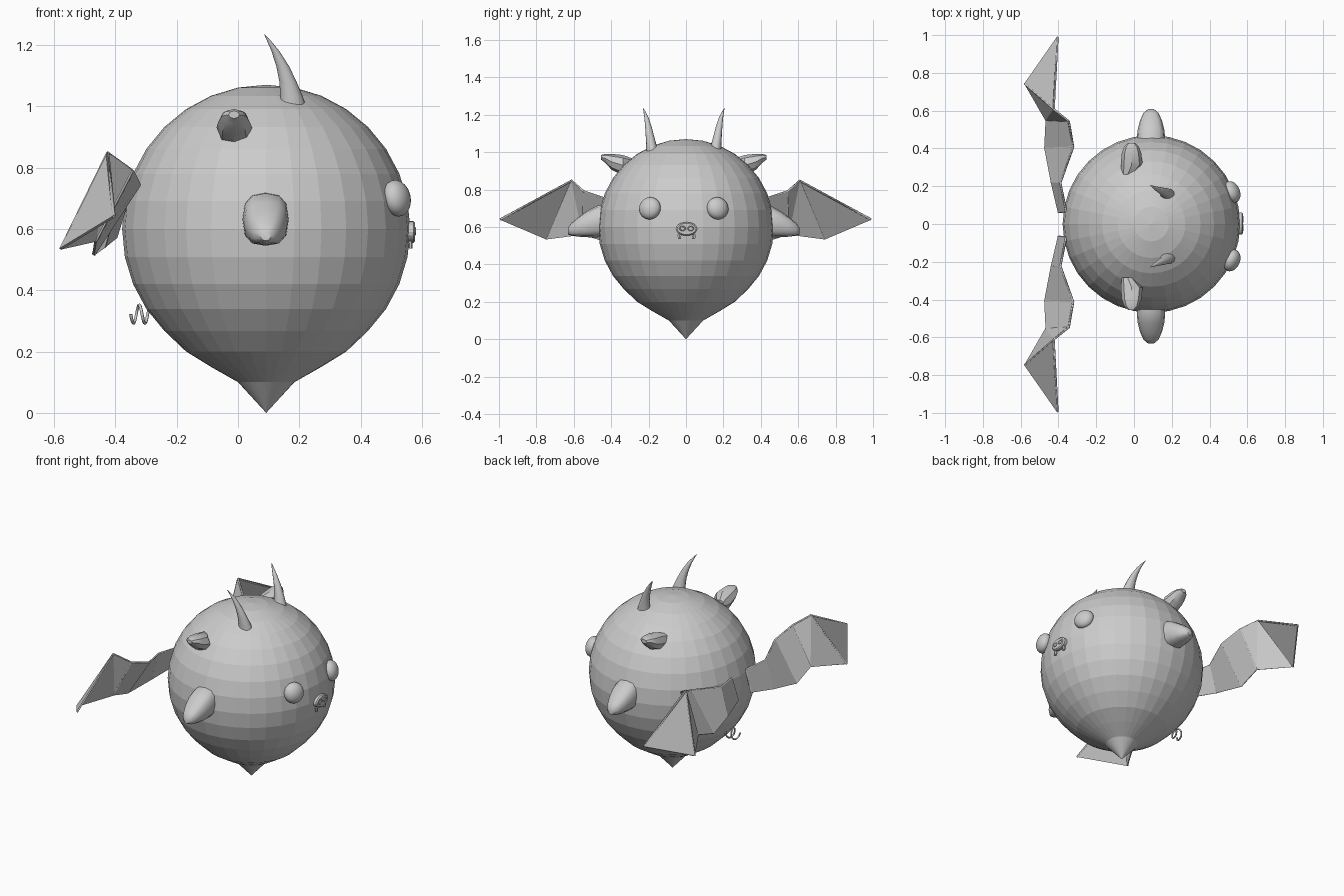
import bpy, bmesh, math
from mathutils import Vector, Matrix

if "Cube" in bpy.data.objects:
    bpy.data.objects.remove(bpy.data.objects["Cube"])

grey = bpy.data.materials.new("stone_grey")
grey.diffuse_color = (0.6, 0.6, 0.6, 1)
grey.use_nodes = True
grey.node_tree.nodes["Principled BSDF"].inputs["Base Color"].default_value = grey.diffuse_color
X, Y, Z = Vector((1, 0, 0)), Vector((0, 1, 0)), Vector((0, 0, 1))
OFF = -0.012  # sideways offset shared by the paired parts


def finish(name, bm, smooth=0):
    bmesh.ops.recalc_face_normals(bm, faces=bm.faces)
    me = bpy.data.meshes.new(name)
    bm.to_mesh(me)
    bm.free()
    ob = bpy.data.objects.new(name, me)
    bpy.context.collection.objects.link(ob)
    me.materials.append(grey)
    if smooth:
        bpy.ops.object.select_all(action='DESELECT')
        bpy.context.view_layer.objects.active = ob
        ob.select_set(True)
        bpy.ops.object.shade_smooth_by_angle(angle=math.radians(smooth))
    return ob


def loft(name, rings, u, v, n, smooth=0, power=1.0):
    """Skin over elliptical rings given as (centre, half_u, half_v)."""
    bm = bmesh.new()
    loops = []
    for c, hu, hv in rings:
        loop = []
        for i in range(n):
            a = math.tau * i / n
            ca, sa = math.cos(a), math.sin(a)
            ca = math.copysign(abs(ca) ** power, ca)
            sa = math.copysign(abs(sa) ** power, sa)
            loop.append(bm.verts.new(Vector(c) + u * hu * ca + v * hv * sa))
        loops.append(loop)
    for a, b in zip(loops, loops[1:]):
        for i in range(n):
            j = (i + 1) % n
            bm.faces.new((a[i], a[j], b[j], b[i]))
    bm.faces.new(loops[0])
    bm.faces.new(loops[-1])
    return finish(name, bm, smooth)


def tube(name, paths, radius, res=0):
    """Thin round tubes along point lists."""
    cu = bpy.data.curves.new(name, 'CURVE')
    cu.dimensions = '3D'
    cu.bevel_depth, cu.bevel_resolution = radius, res
    cu.use_fill_caps = True
    for pts in paths:
        sp = cu.splines.new('POLY')
        sp.points.add(len(pts) - 1)
        for p, co in zip(sp.points, pts):
            p.co = (*co, 1)
    cu.materials.append(grey)
    bpy.context.collection.objects.link(bpy.data.objects.new(name, cu))


# body: faceted ball whose lowest rings are drawn down to a point
bm = bmesh.new()
bmesh.ops.create_uvsphere(bm, u_segments=32, v_segments=16, radius=0.47)
for vert in bm.verts:
    r = math.hypot(vert.co.x, vert.co.y)
    vert.co.z += 0.6
    if vert.co.z < 0.25:
        for limit, z in ((0.22, 0.2), (0.14, 0.15), (0.05, 0.1), (-1, 0.0)):
            if r > limit:
                vert.co.z = z
                break
    vert.co.x += 0.092
finish("body", bm)

# snout: oval disc with two nostril rings and two small teeth
loft("snout", [((0.54, 0.003, 0.59), 0.058, 0.036), ((0.572, 0.003, 0.59), 0.058, 0.036),
               ((0.578, 0.003, 0.59), 0.05, 0.03)], Y, Z, 20)
nostrils = []
for s in (-1, 1):
    nostrils.append([(0.578, 0.003 + s * 0.022 + 0.015 * math.cos(a), 0.592 + 0.011 * math.sin(a))
                     for a in [math.tau * i / 12 for i in range(13)]])
    loft("tooth", [((0.562, 0.003 + s * 0.038, 0.56), 0.008, 0.012),
                   ((0.563, 0.003 + s * 0.038, 0.536), 0.006, 0.009)], X, Y, 6)
tube("nostrils", nostrils, 0.003)

for s in (-1, 1):
    side = "left" if s > 0 else "right"

    # eyes: flattened balls facing outward
    bm = bmesh.new()
    bmesh.ops.create_uvsphere(bm, u_segments=24, v_segments=14, radius=1)
    bm.transform(Matrix.Translation((0.518, s * 0.181 + OFF, 0.7))
                 @ Matrix.Rotation(s * math.radians(23), 4, 'Z')
                 @ Matrix.Rotation(math.radians(-12), 4, 'Y')
                 @ Matrix.Diagonal((0.042, 0.06, 0.06, 1)))
    finish(side + "_eye", bm, 60)

    # horns: curved and tapering
    horn = [(0.178, 0.165, 0.99, 0.046, 0.034), (0.175, 0.172, 1.03, 0.037, 0.029),
            (0.163, 0.18, 1.08, 0.028, 0.023), (0.146, 0.188, 1.13, 0.021, 0.018),
            (0.122, 0.198, 1.18, 0.013, 0.012), (0.1, 0.209, 1.215, 0.006, 0.006),
            (0.086, 0.217, 1.235, 0.001, 0.001)]
    loft(side + "_horn", [((x, s * y + OFF, z), a, b) for x, y, z, a, b in horn], X, Y, 12, 60)

    # arms: rounded stubs, (y, half width, top, bottom)
    arm = [(0.40, 0.073, 0.72, 0.55), (0.46, 0.075, 0.716, 0.545), (0.51, 0.071, 0.69, 0.545),
           (0.56, 0.058, 0.655, 0.548), (0.6, 0.04, 0.622, 0.553), (0.62, 0.016, 0.595, 0.562)]
    loft(side + "_arm", [((0.09, s * y + OFF, (t + b) / 2), w, (t - b) / 2) for y, w, t, b in arm],
         X, Z, 12, 40, 0.75)

    # ears: short leaves, (y, x, half width, top, bottom)
    ear = [(0.27, -0.035, 0.03, 0.965, 0.9), (0.325, -0.012, 0.058, 0.985, 0.875),
           (0.385, -0.013, 0.052, 0.991, 0.905), (0.42, -0.013, 0.04, 0.991, 0.943),
           (0.442, -0.013, 0.018, 0.985, 0.96)]
    loft(side + "_ear", [((x, s * y + OFF, (t + b) / 2), w, (t - b) / 2) for y, x, w, t, b in ear],
         X, Z, 8, 35)

    # wings: leading edge and scalloped trailing edge joined by ribs
    top = [(-0.36, 0.07, 0.70), (-0.39, 0.22, 0.71), (-0.322, 0.41, 0.745),
           (-0.345, 0.545, 0.79), (-0.425, 0.61, 0.848), (-0.405, 0.992, 0.64)]
    low = [(-0.4, 0.065, 0.57), (-0.437, 0.222, 0.54), (-0.472, 0.405, 0.515),
           (-0.465, 0.55, 0.56), (-0.578, 0.745, 0.535)]
    top, low = [[Vector((x, s * y - 0.002, z)) for x, y, z in edge] for edge in (top, low)]
    bm = bmesh.new()
    tv, lv = [[bm.verts.new(p) for p in edge] for edge in (top, low)]
    for i in range(3):
        bm.faces.new((tv[i], tv[i + 1], lv[i + 1], lv[i]))
    bm.faces.new((tv[3], tv[4], lv[3]))
    bm.faces.new((tv[4], lv[4], lv[3]))
    bm.faces.new((tv[4], tv[5], lv[4]))
    wing = finish(side + "_wing", bm)
    mod = wing.modifiers.new("thickness", 'SOLIDIFY')
    mod.thickness, mod.offset = 0.008, 0
    tube(side + "_wing_bones", [top] + [[t, b] for t, b in zip(top, low)], 0.006)

# tail: thin curl at the back
tube("tail", [[(-0.285 - 0.065 * t, 0.03 * math.sin(t * 11), 0.322 + 0.03 * math.cos(t * 11))
               for t in [i / 32 for i in range(33)]]], 0.005, 1)
